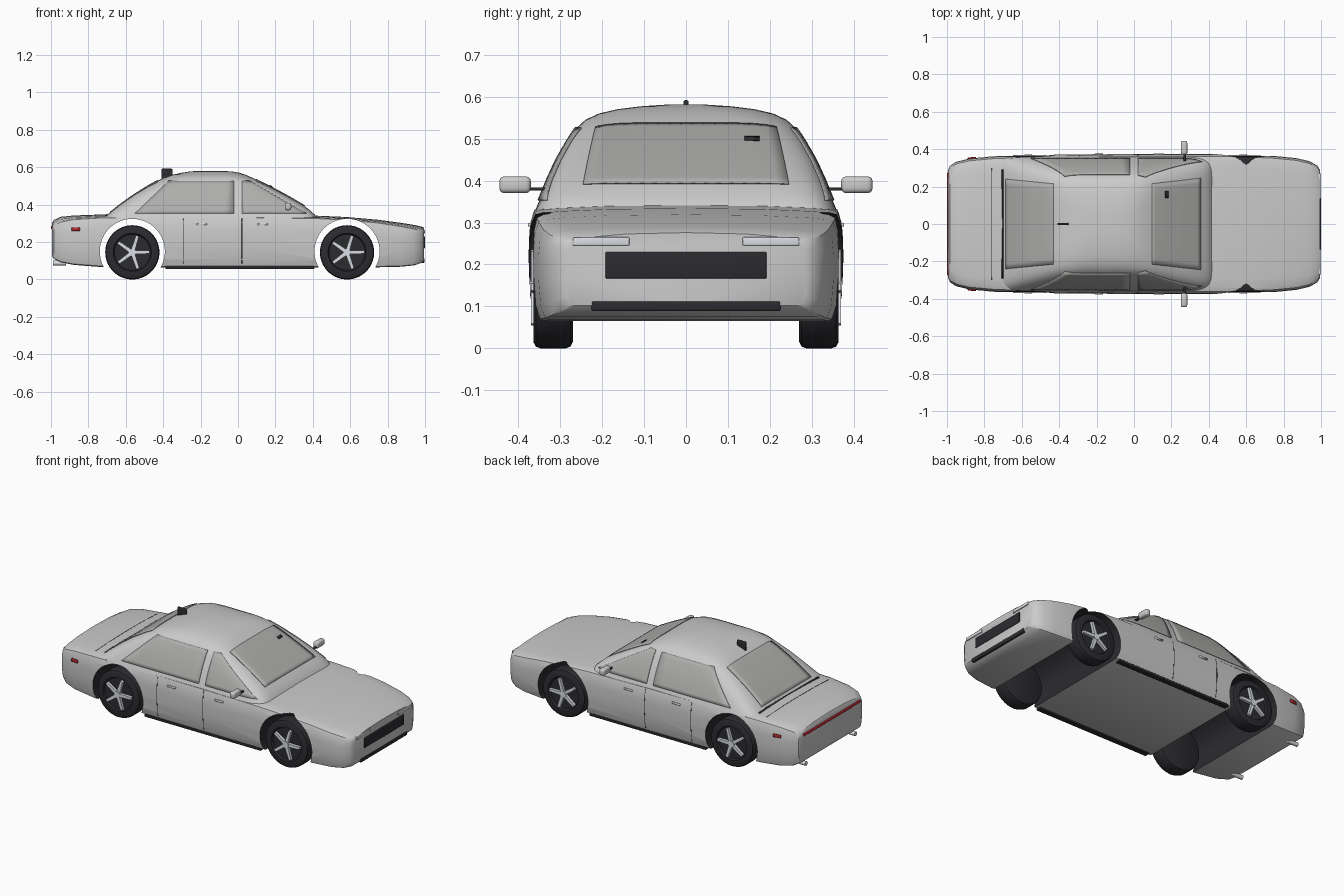
import bpy, bmesh, math
from mathutils import Vector, Matrix
from mathutils.bvhtree import BVHTree

if "Cube" in bpy.data.objects:
    bpy.data.objects.remove(bpy.data.objects["Cube"])


def material(name, rgb):
    m = bpy.data.materials.new(name)
    m.diffuse_color = (*rgb, 1)
    m.use_nodes = True
    m.node_tree.nodes["Principled BSDF"].inputs["Base Color"].default_value = m.diffuse_color
    return m


DARK = material("dark", (0.025, 0.025, 0.03))
GLASS = material("glass", (0.42, 0.42, 0.41))
RED = material("red", (0.45, 0.02, 0.03))
LIGHT = material("light", (0.7, 0.73, 0.77))


def finish(bm, name, mat=None, smooth=True):
    bmesh.ops.recalc_face_normals(bm, faces=bm.faces[:])
    me = bpy.data.meshes.new(name)
    bm.to_mesh(me)
    bm.free()
    ob = bpy.data.objects.new(name, me)
    bpy.context.collection.objects.link(ob)
    if mat:
        me.materials.append(mat)
    if smooth:
        shade(ob)
    return ob


def shade(ob):
    bpy.ops.object.select_all(action='DESELECT')
    bpy.context.view_layer.objects.active = ob
    ob.select_set(True)
    bpy.ops.object.shade_smooth_by_angle(angle=math.radians(32))


def loft(name, rings):
    bm = bmesh.new()
    vs = [[bm.verts.new(p) for p in r] for r in rings]
    n = len(vs[0])
    for a, b in zip(vs, vs[1:]):
        for i in range(n):
            bm.faces.new((a[i], a[(i + 1) % n], b[(i + 1) % n], b[i]))
    bm.faces.new(vs[0])
    bm.faces.new(vs[-1])
    return finish(bm, name)


def box(name, lo, hi, mat=None, bevel=0.004):
    lo, hi = Vector(lo), Vector(hi)
    bm = bmesh.new()
    bmesh.ops.create_cube(bm, size=1, matrix=Matrix.Translation((lo + hi) / 2) @ Matrix.Diagonal((*(hi - lo), 1)))
    if bevel:
        bmesh.ops.bevel(bm, geom=bm.edges[:], offset=bevel, segments=3, affect='EDGES', profile=0.5)
    return finish(bm, name, mat)


def cylinder(name, r, depth, matrix, mat=None):
    bm = bmesh.new()
    bmesh.ops.create_cone(bm, cap_ends=True, segments=64, radius1=r, radius2=r, depth=depth, matrix=matrix)
    return finish(bm, name, mat)


def surface(ob):
    me = ob.data
    return BVHTree.FromPolygons([v.co.copy() for v in me.vertices], [p.vertices[:] for p in me.polygons])


def patch(name, tree, corners, axis, sign, mat, n=10, lift=0.002, thick=0.004):
    """Four-cornered panel projected onto a surface along one axis."""
    a, b, c, d = [Vector(p) for p in corners]
    way = Vector((0, 0, 0))
    way[axis] = -sign
    bm = bmesh.new()
    grid = []
    for j in range(n + 1):
        row = []
        for i in range(n + 1):
            u, v = i / n, j / n
            p = a.lerp(b, u).lerp(d.lerp(c, u), v)
            o = list(p)
            o.insert(axis, 3 * sign)
            hit, nor, _, _ = tree.ray_cast(Vector(o), way)
            if nor.dot(way) > 0:
                nor = -nor
            row.append(bm.verts.new(hit + nor * lift))
        grid.append(row)
    for r, s in zip(grid, grid[1:]):
        for i in range(n):
            bm.faces.new((r[i], r[i + 1], s[i + 1], s[i]))
    ob = finish(bm, name, mat)
    mod = ob.modifiers.new("thickness", 'SOLIDIFY')
    mod.thickness, mod.offset = thick, 0
    return ob


# Lower body: cross-sections along the length (x, half width, bottom, shoulder, crown)
stations = [(-.995, .285, .125, .275, .30), (-.985, .31, .11, .29, .318), (-.95, .333, .092, .308, .335),
            (-.88, .35, .078, .322, .342), (-.74, .363, .067, .331, .347), (-.4, .371, .065, .334, .346),
            (0, .374, .065, .334, .346), (.42, .374, .065, .328, .341), (.58, .372, .065, .32, .334),
            (.75, .364, .065, .304, .319), (.87, .352, .068, .285, .303), (.94, .335, .075, .272, .292),
            (.98, .312, .088, .262, .283), (.995, .287, .102, .254, .276)]


def section(x, w, zb, zs, zt):
    h, d = zs - zb, zt - zs
    half = [(.5 * w, zt - .15 * d), (.8 * w, zs + .5 * d), (.92 * w, zs + .22 * d), (.965 * w, zs - .01 * h),
            (.99 * w, zs - .12 * h), (w, zs - .3 * h), (w, zb + .45 * h), (.985 * w, zb + .16 * h),
            (.955 * w, zb + .02 * h), (.93 * w, zb)]
    left = [(x, -y, z) for y, z in reversed(half)]
    return [(x, 0, zt)] + [(x, y, z) for y, z in half] + [(x, 0, zb)] + left


body = loft("body", [section(*s) for s in stations])
body_tree = surface(body)

# Cabin: rounded rectangles stacked upwards (z, rear x, front x, half width, squareness)
layers = [(.328, -.722, .422, .360, 11), (.345, -.70, .412, .353, 11), (.37, -.668, .385, .343, 10),
          (.40, -.63, .345, .331, 9), (.45, -.56, .258, .308, 8), (.50, -.48, .165, .279, 7),
          (.525, -.435, .115, .262, 6), (.545, -.395, .075, .24, 5), (.56, -.35, .04, .208, 4),
          (.57, -.305, .01, .165, 3.5), (.577, -.26, -.03, .11, 3), (.581, -.21, -.09, .05, 2.5)]


def layer_ring(z, xr, xf, w, n):
    pts = []
    for i in range(72):
        t = (i + .5) * math.tau / 72
        c, s = math.cos(t), math.sin(t)
        pts.append(((xr + xf) / 2 + (xf - xr) / 2 * math.copysign(abs(c) ** (2 / n), c),
                    w * math.copysign(abs(s) ** (2 / n), s), z))
    return pts


cabin = loft("cabin", [layer_ring(*r) for r in layers])
cabin_tree = surface(cabin)

# Wheel arches cut right through the body
AXLES = {"rear": -.565, "front": .583}
ROT = Matrix.Rotation(math.pi / 2, 4, 'X')
for label, x in AXLES.items():
    cut = cylinder("arch_cutter", .174, 1, Matrix.Translation((x, 0, .15)) @ ROT, DARK)
    cut.hide_render = True
    mod = body.modifiers.new("arch", 'BOOLEAN')
    mod.operation, mod.object, mod.solver = 'DIFFERENCE', cut, 'EXACT'
    mod.material_mode = 'TRANSFER'
    bpy.context.view_layer.objects.active = body
    bpy.ops.object.modifier_apply(modifier=mod.name)
    bpy.data.objects.remove(cut)
shade(body)

# Windows
patch("windshield", cabin_tree, [(.355, -.245), (.355, .245), (.095, .215), (.095, -.215)], 2, 1, GLASS, 16)
patch("rear_window", cabin_tree, [(-.685, -.24), (-.685, .24), (-.43, .215), (-.43, -.215)], 2, 1, GLASS, 16)
patch("rear_deck_vent", cabin_tree, [(-.705, -.29), (-.705, .29), (-.697, .29), (-.697, -.29)], 2, 1, DARK, 8)
patch("trunk_seam", body_tree, [(-.763, -.3), (-.763, .3), (-.76, .3), (-.76, -.3)], 2, 1, DARK, 8, 0, .002)


def spokes(bm, side):
    for k in range(5):
        rot = Matrix.Rotation(k * math.tau / 5 + .3, 4, 'Y')
        vs = []
        for r, w in ((0, .011), (.093, .008)):
            for y in (.03, .053):
                for sx in (-w, w):
                    vs.append(bm.verts.new(rot @ Vector((sx, y * side, r))))
        bmesh.ops.convex_hull(bm, input=vs)


def lathe(bm, profile, side):
    vs = [bm.verts.new((r, 0, 0)) for r, y in profile]
    for v, (r, y) in zip(vs, profile):
        v.co.y = y * side
    es = [bm.edges.new(p) for p in zip(vs, vs[1:])]
    bmesh.ops.spin(bm, geom=vs + es, cent=(0, 0, 0), axis=(0, 1, 0), angle=math.tau, steps=56)
    bmesh.ops.remove_doubles(bm, verts=bm.verts[:], dist=1e-5)


TYRE = [(0, .036), (.096, .036), (.102, .047), (.13, .047), (.141, .041), (.145, .03),
        (.145, -.03), (.141, -.041), (.13, -.047), (0, -.047)]

# Everything that appears on both sides
for side, tag in ((-1, "right"), (1, "left")):
    for label, x in AXLES.items():
        bm = bmesh.new()
        lathe(bm, TYRE, side)
        finish(bm, f"{label}_{tag}_tyre", DARK).location = (x, .317 * side, .145)
        bm = bmesh.new()
        spokes(bm, side)
        bmesh.ops.create_cone(bm, cap_ends=True, segments=24, radius1=.02, radius2=.02, depth=.024,
                              matrix=Matrix.Translation((0, .043 * side, 0)) @ ROT)
        finish(bm, f"{label}_{tag}_rim", LIGHT).location = (x, .317 * side, .145)

    patch(f"rear_side_window_{tag}", cabin_tree,
          [(-.55, .352), (-.022, .352), (-.022, .525), (-.37, .525)], 1, side, GLASS)
    patch(f"front_side_window_{tag}", cabin_tree,
          [(.022, .352), (.365, .352), (.06, .525), (.022, .525)], 1, side, GLASS)
    for x in (-.295, .02):
        patch(f"door_seam_{tag}", body_tree, [(x, .085), (x + .003, .085), (x + .003, .325), (x, .325)],
              1, side, DARK, 8, 0, .002)
    for x in (-.222, .105):
        patch(f"door_handle_{tag}", body_tree, [(x, .29), (x + .056, .29), (x + .056, .299), (x, .299)],
              1, side, LIGHT, 2, .002, .008)
    patch(f"side_marker_{tag}", body_tree, [(-.89, .26), (-.845, .26), (-.845, .277), (-.89, .277)],
          1, side, RED, 3, .003, .008)

    def both(name, lo, hi, mat=None, bevel=.003):
        ys = sorted((lo[1] * side, hi[1] * side))
        return box(f"{name}_{tag}", (lo[0], ys[0], lo[2]), (hi[0], ys[1], hi[2]), mat, bevel)

    both("mirror", (.25, .37, .37), (.285, .445, .41), None, .012)
    both("mirror_arm", (.264, .325, .376), (.278, .375, .384), DARK, .002)
    both("headlight", (.965, .135, .245), (1, .27, .265), LIGHT)
    both("sill", (-.388, .33, .056), (.408, .362, .072), DARK)
    cylinder(f"exhaust_{tag}", .013, .07, Matrix.Translation((-.955, .24 * side, .088))
             @ Matrix.Rotation(math.pi / 2, 4, 'Y'), LIGHT)

# Front and rear details
box("grille", (.97, -.192, .166), (1, .192, .23), DARK)
box("lower_intake", (.95, -.225, .089), (.998, .225, .112), DARK)
box("tail_light_bar", (-1, -.275, .27), (-.975, .275, .287), RED)
box("roof_fin", (-.41, -.006, .535), (-.35, .006, .592), DARK, .005)
patch("windshield_sensor", cabin_tree, [(.165, .14), (.18, .14), (.18, .175), (.165, .175)], 2, 1, DARK, 2, .006)
